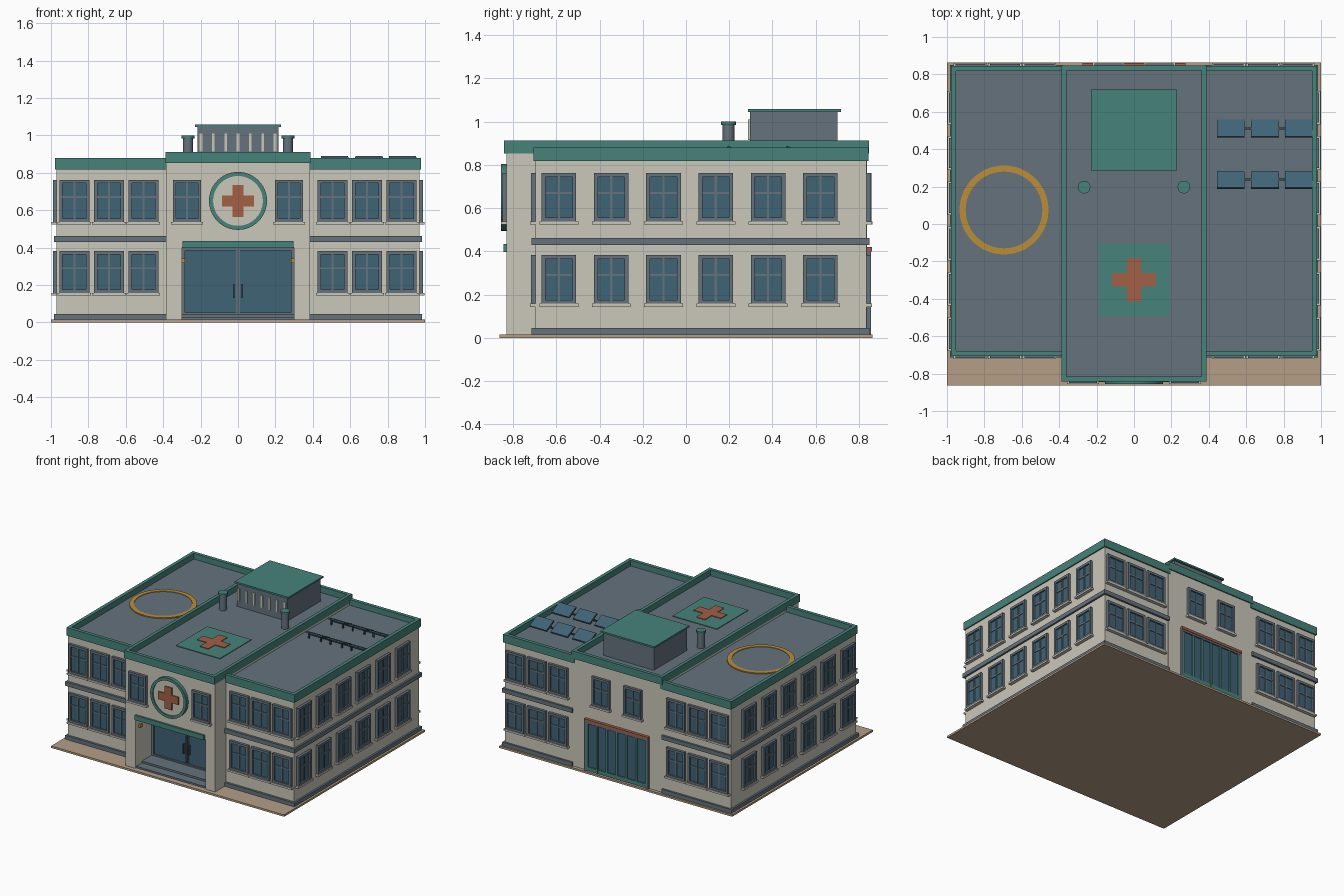
import bpy, bmesh, math
from mathutils import Matrix, Vector

if "Cube" in bpy.data.objects:
    bpy.data.objects.remove(bpy.data.objects["Cube"])

COL = dict(cream=(.60, .57, .49), grey=(.13, .17, .205), teal=(.062, .225, .195),
           glass=(.05, .125, .18), orange=(.50, .27, .04), red=(.36, .115, .062),
           tan=(.46, .345, .245), dark=(.05, .065, .08))
MAT = {}
for k, c in COL.items():
    MAT[k] = bpy.data.materials.new(k)
    MAT[k].diffuse_color = (*c, 1)


def add(name, mesh, loc=(0, 0, 0), rot=(0, 0, 0), scale=(1, 1, 1)):
    o = bpy.data.objects.new(name, mesh)
    o.location, o.rotation_euler, o.scale = loc, rot, scale
    bpy.context.collection.objects.link(o)
    return o


def box_mesh(name, groups):
    """groups: {material: [(x0, x1, y0, y1, z0, z1), ...]}"""
    bm, me = bmesh.new(), bpy.data.meshes.new(name)
    for i, (mat, bs) in enumerate(groups.items()):
        me.materials.append(MAT[mat])
        for x0, x1, y0, y1, z0, z1 in bs:
            m = Matrix.Translation(((x0+x1)/2, (y0+y1)/2, (z0+z1)/2)) @ \
                Matrix.Diagonal((x1-x0, y1-y0, z1-z0, 1))
            vs = bmesh.ops.create_cube(bm, size=1, matrix=m)['verts']
            for f in {f for v in vs for f in v.link_faces}:
                f.material_index = i
    bm.to_mesh(me)
    bm.free()
    return me


def boxes(name, mat, *bs, **kw):
    return add(name, box_mesh(name, {mat: bs}), **kw)


def both(*bs):
    """Boxes plus their mirror images across x = 0."""
    return [*bs, *[(-b[1], -b[0], *b[2:]) for b in bs]]


def lathe(name, mat, prof, n=48, loc=(0, 0, 0), rot=(0, 0, 0), closed=False):
    """Spin an (r, z) profile about z; closed joins the last point to the first."""
    bm, me = bmesh.new(), bpy.data.meshes.new(name)
    vs = [bm.verts.new((r, 0, z)) for r, z in prof]
    es = [bm.edges.new(p) for p in zip(vs, vs[1:])]
    if closed:
        es.append(bm.edges.new((vs[-1], vs[0])))
    bmesh.ops.spin(bm, geom=vs+es, cent=(0, 0, 0), axis=(0, 0, 1), angle=2*math.pi, steps=n, use_merge=True)
    bmesh.ops.remove_doubles(bm, verts=bm.verts, dist=1e-5)
    bmesh.ops.recalc_face_normals(bm, faces=bm.faces)
    bm.to_mesh(me)
    bm.free()
    me.materials.append(MAT[mat])
    o = add(name, me, loc, rot)
    bpy.ops.object.select_all(action='DESELECT')
    o.select_set(True)
    bpy.context.view_layer.objects.active = o
    bpy.ops.object.shade_smooth_by_angle(angle=math.radians(35))
    return o


# Ground slab
boxes('base_slab', 'tan', (-1, 1, -.863, .863, 0, .015))

# Walls: two wings, and a central block with an entrance recess
boxes('wing_walls', 'cream', *both((.38, .97, -.697, .835, .015, .83)))
boxes('central_walls', 'cream', (-.385, .385, -.6, .838, .015, .86),
      (-.385, .385, -.83, -.6, .40, .86), *both((.3, .385, -.83, -.6, .015, .40)))

# Plinth and mid-floor bands around the wings
for name, z0, z1 in (('plinth', .015, .045), ('floor_band', .43, .462)):
    boxes(name, 'grey', *both((.383, .984, -.714, .85, z0, z1)))

# Roof decks and parapets
boxes('wing_roof_deck', 'grey', *both((.37, .96, -.69, .83, .82, .836)))
boxes('central_roof_deck', 'grey', (-.37, .37, -.82, .83, .85, .866))
boxes('wing_parapet', 'teal', *both((.952, .979, -.706, .845, .818, .88),
      (.37, .952, -.706, -.679, .818, .88), (.37, .952, .818, .845, .818, .88)))
boxes('central_parapet', 'teal', *both((.362, .388, -.842, .847, .853, .912)),
      (-.362, .362, -.842, -.816, .853, .912), (-.362, .362, .821, .847, .853, .912))

# Window: frame, glazing bars, pane and sill, facing -y
W, H, T = .08, .1125, .018
window = box_mesh('window', {
    'grey': [(-W, -W+T, -.02, .01, -H, H), (W-T, W, -.02, .01, -H, H),
             (-W+T, W-T, -.02, .01, H-T, H), (-W+T, W-T, -.02, .01, -H, -H+T),
             (-.005, .005, -.014, 0, -H+T, H-T), (-W+T, W-T, -.013, 0, .015, .025)],
    'glass': [(-W+T, W-T, -.008, .005, -H+T, H-T)],
    'cream': [(-W-.01, W+.01, -.026, .01, -H-.014, -H)]})

for z in (.27, .65):
    for s in (-1, 1):
        for x in (.506, .69, .875):
            add('front_window', window, (s*x, -.697, z))
            add('back_window', window, (s*x, .835, z), (0, 0, math.pi))
        for i in range(6):
            add('side_window', window, (s*.97, -.588+.242*i, z), (0, 0, s*math.pi/2))
for s in (-1, 1):
    add('central_front_window', window, (s*.273, -.83, .65), scale=(.94, 1, 1))
    add('central_back_window', window, (s*.137, .838, .65), (0, 0, math.pi), (.94, 1, 1))

# Entrance: canopy, steps, glass doors, handles, lamps
boxes('entrance_canopy', 'teal', (-.296, .296, -.845, -.62, .398, .435))
boxes('entrance_steps', 'grey', (-.3, .3, -.82, -.6, .015, .028), (-.3, .3, -.75, -.6, .028, .042))
boxes('entrance_glass', 'glass', (-.285, .285, -.618, -.59, .042, .39))
boxes('entrance_frame', 'grey', *both((.284, .3, -.63, -.59, .042, .4), (.004, .012, -.626, -.6, .042, .385)),
      (-.3, .3, -.63, -.59, .385, .4), (-.3, .3, -.63, -.59, .042, .052))
boxes('door_handles', 'dark', *both((.018, .026, -.642, -.62, .13, .205)))
boxes('entrance_lamps', 'orange', *both((.284, .302, -.79, -.765, .318, .342)))

# Rear service door with ribs and a red header bar
boxes('rear_door_panel', 'glass', (-.26, .26, .83, .846, .02, .385))
boxes('rear_door_frame', 'grey', *both((.26, .275, .83, .856, .015, .4)), (-.26, .26, .83, .856, .385, .4))
boxes('rear_door_ribs', 'teal', *[(x-.008, x+.008, .84, .854, .02, .385)
                                 for x in (-.252, -.168, -.084, 0, .084, .168, .252)],
      (-.26, .26, .84, .853, .02, .05))
boxes('rear_door_header', 'red', (-.275, .275, .83, .86, .4, .42))

# Round medical sign on the facade
face = dict(loc=(0, -.83, .65), rot=(math.pi/2, 0, 0))
lathe('sign_ring', 'teal', [(.133, 0), (.155, 0), (.155, .026), (.133, .026)], closed=True, **face)
lathe('sign_disc', 'cream', [(0, 0), (.135, 0), (.135, .018), (0, .018)], **face)
boxes('sign_cross', 'red', (-.086, .086, -.856, -.84, .62, .68),
      (-.03, .03, -.856, -.84, .68, .736), (-.03, .03, -.856, -.84, .564, .62))

# Roof patch with cross
boxes('roof_patch', 'teal', (-.19, .19, -.492, -.107, .86, .871))
boxes('roof_cross', 'red', (-.117, .117, -.335, -.261, .866, .876),
      (-.037, .037, -.261, -.181, .866, .876), (-.037, .037, -.415, -.335, .866, .876))

# Helipad marking
pad = (-.695, .075, .834)
lathe('helipad_disc', 'grey', [(0, 0), (.215, 0), (.215, .006), (0, .006)], loc=pad)
lathe('helipad_ring', 'orange', [(.205, 0), (.238, 0), (.238, .01), (.205, .01)], closed=True, loc=pad)

# Plant room with front louvres
boxes('plant_room', 'grey', (-.217, .217, .295, .702, .86, 1.045))
boxes('plant_room_roof', 'teal', (-.23, .23, .287, .718, 1.045, 1.058))
boxes('plant_room_louvres', 'cream', *[(x-.007, x+.007, .288, .3, .915, 1.01)
                                      for x in [(i-3)*.066 for i in range(7)]])

# Vent pipes
for s in (-1, 1):
    p = (s*.267, .197, 0)
    lathe('vent_pipe', 'grey', [(0, .86), (.027, .86), (.027, .985), (0, .985)], 20, p)
    lathe('vent_cap', 'teal', [(0, .984), (.034, .984), (.034, 1.0), (0, 1.0)], 20, p)

# Solar panels tilted towards the back, on rails and legs
panel = box_mesh('solar_panel', {'glass': [(-.072, .072, -.05, .05, 0, .006)],
                                 'dark': [(-.074, .074, -.052, .052, -.005, .001)]})
for y in (.51, .237):
    for x in (.517, .7, .88):
        add('solar_panel', panel, (x, y, .862), (-.46, 0, 0))
        boxes('solar_legs', 'dark', *[(x+d-.005, x+d+.005, y-.036, y-.026, .83, .874) for d in (-.05, .05)])
    boxes('solar_rail', 'dark', (.45, .95, y-.005, y+.005, .848, .857))

for m in bpy.data.materials:
    if m.users and not m.is_grease_pencil:
        m.use_nodes = True
        m.node_tree.nodes["Principled BSDF"].inputs["Base Color"].default_value = m.diffuse_color
